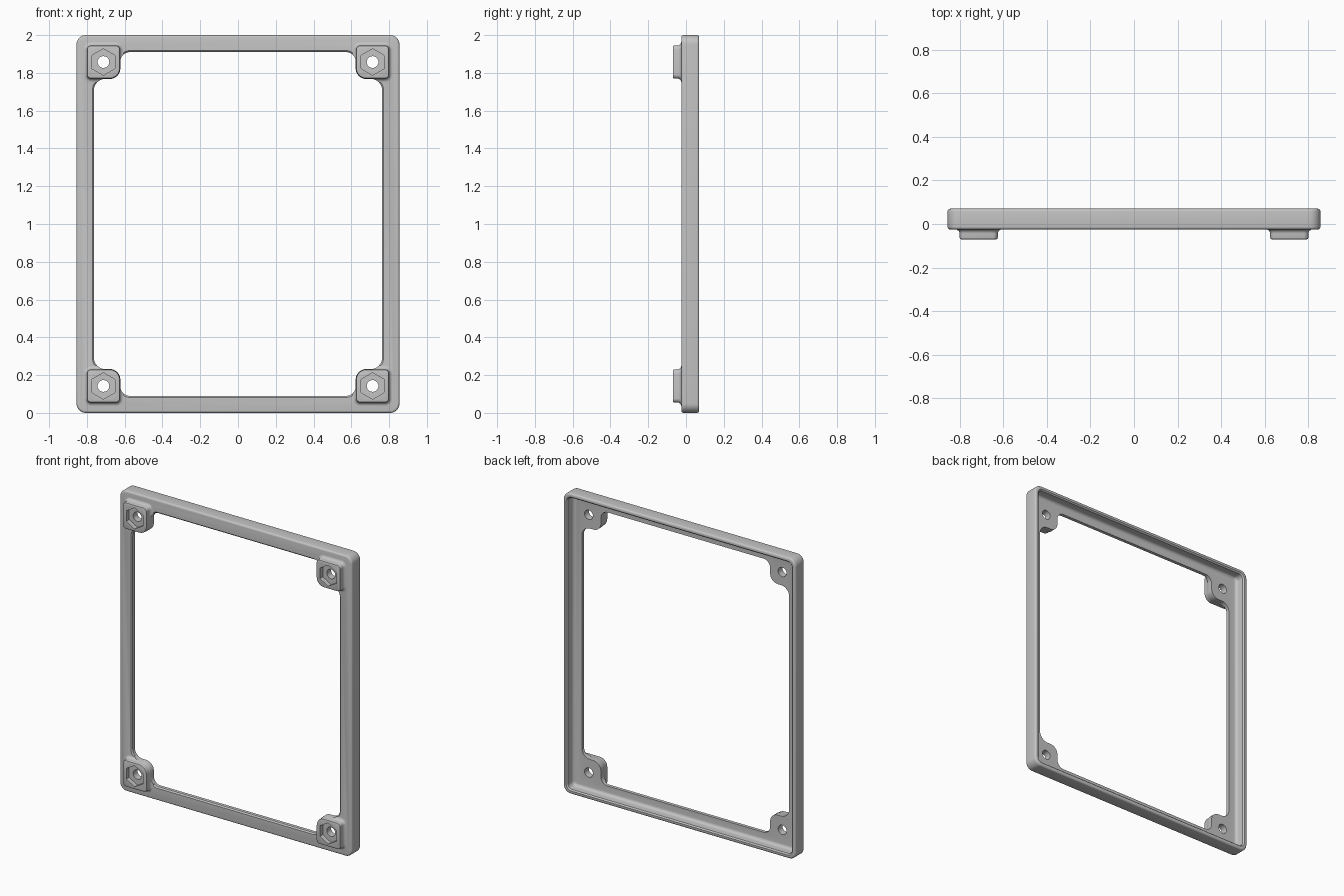
import bpy, bmesh, math
from mathutils import Vector

if "Cube" in bpy.data.objects:
    bpy.data.objects.remove(bpy.data.objects["Cube"], do_unlink=True)

MID = 1.0                     # height of the frame centre
FRONT, FLOOR, BACK, TIP = -0.025, 0.005, 0.07, -0.07
BOSS_X, BOSS_Z = 0.7125, 0.8575
QUADRANTS = ((1, 1), (-1, 1), (-1, -1), (1, -1))

grey = bpy.data.materials.new("grey plastic")
grey.use_nodes = True
grey.diffuse_color = (0.55, 0.55, 0.55, 1)
grey.node_tree.nodes["Principled BSDF"].inputs["Base Color"].default_value = grey.diffuse_color


def rounded(corners, steps=8):
    """Outline of (x, z, radius) right-angle corners with arcs."""
    out = []
    n = len(corners)
    for i, (x, z, r) in enumerate(corners):
        p = Vector((x, z))
        a = (Vector(corners[i - 1][:2]) - p).normalized() * r
        b = (Vector(corners[(i + 1) % n][:2]) - p).normalized() * r
        for k in range(steps + 1):
            t = k / steps * math.pi / 2
            out.append(p + a * (1 - math.sin(t)) + b * (1 - math.cos(t)))
    return out


def rect(hw, hh, radii, grow):
    return rounded([(sx * (hw + grow), sz * (hh + grow), r + grow)
                    for (sx, sz), r in zip(QUADRANTS, radii)])


def ring(radius, count):
    return [Vector((radius * math.sin(math.tau * i / count),
                    radius * math.cos(math.tau * i / count))) for i in range(count)]


def arc(radius, steps=5):
    """Quarter circle as (depth, inset) pairs, from (0, radius) to (radius, 0)."""
    return [(radius * (1 - math.cos(t)), radius * (1 - math.sin(t)))
            for t in (k / steps * math.pi / 2 for k in range(steps + 1))]


def loft(name, layers, x=0.0, z=0.0, sx=1, sz=1):
    """Closed solid through (y, outline) layers."""
    bm = bmesh.new()
    loops = [[bm.verts.new((sx * (p.x + x), y, MID + sz * (p.y + z))) for p in pts]
             for y, pts in layers]
    for a, b in zip(loops, loops[1:]):
        for i in range(len(a)):
            j = (i + 1) % len(a)
            bm.faces.new((a[i], a[j], b[j], b[i]))
    bm.faces.new(loops[0])
    bm.faces.new(loops[-1])
    bmesh.ops.recalc_face_normals(bm, faces=bm.faces)
    mesh = bpy.data.meshes.new(name)
    bm.to_mesh(mesh)
    bm.free()
    mesh.materials.append(grey)
    obj = bpy.data.objects.new(name, mesh)
    bpy.context.collection.objects.link(obj)
    return obj


def combine(target, tool, operation):
    mod = target.modifiers.new(operation, "BOOLEAN")
    mod.operation, mod.solver, mod.object = operation, "EXACT", tool
    bpy.context.view_layer.objects.active = target
    bpy.ops.object.modifier_apply(modifier=mod.name)
    bpy.data.objects.remove(tool, do_unlink=True)


# Frame body with softened outer edges
def outer(grow):
    return rect(0.855, 1.0, [0.05] * 4, grow)


edge = arc(0.012, 4)
frame = loft("frame", [(FRONT + i, outer(-d)) for d, i in reversed(edge)]
             + [(BACK - i, outer(-d)) for d, i in edge])


# Opening outline that steps around each boss
def opening(grow):
    path = []
    for sx, sz in QUADRANTS:
        part = [(sx * (x + grow), sz * (z + grow), r) for x, z, r in
                ((0.763, 0.768, 0.06 + grow), (0.623, 0.768, 0.055 - grow),
                 (0.623, 0.91, 0.05 + grow))]
        path += part if sx * sz > 0 else part[::-1]
    return rounded(path)


# Chamfer on the front inner edge
combine(frame, loft("chamfer_cutter", [(FRONT - 0.01, opening(0.018)),
                                       (FRONT + 0.01, opening(-0.002))]), "DIFFERENCE")


# Corner bosses flaring into the frame
def boss(grow):
    return rect(0.0875, 0.0875, [0.022, 0.022, 0.055, 0.022], grow)


for sx, sz in QUADRANTS:
    layers = [(-0.005, boss(0.02))]
    layers += [(FRONT - d, boss(i)) for d, i in arc(0.02)]
    layers += [(TIP + 0.007, boss(0)), (TIP + 0.002, boss(-0.002)), (TIP, boss(-0.007))]
    combine(frame, loft("boss", layers, BOSS_X, BOSS_Z, sx, sz), "UNION")


# Rear recess with a filleted floor
def well(grow):
    return rect(0.825, 0.97, [0.03] * 4, grow)


recess = loft("recess_cutter",
              [(BACK + 0.02, well(0.008)), (BACK, well(0.008)), (BACK - 0.008, well(0))]
              + [(FLOOR + i, well(-d)) for d, i in arc(0.02)])
combine(frame, recess, "DIFFERENCE")

# Through opening
combine(frame, loft("opening_cutter", [(-0.2, opening(0)), (0.2, opening(0))]), "DIFFERENCE")

# Hexagonal pockets and bolt holes
for sx, sz in QUADRANTS:
    for radius, sides, end in ((0.07, 6, TIP + 0.03), (0.031, 32, 0.2)):
        shape = ring(radius, sides)
        cutter = loft("bolt_cutter", [(-0.2, shape), (end, shape)], BOSS_X, BOSS_Z, sx, sz)
        combine(frame, cutter, "DIFFERENCE")

bpy.ops.object.select_all(action="DESELECT")
frame.select_set(True)
bpy.context.view_layer.objects.active = frame
bpy.ops.object.shade_smooth_by_angle(angle=math.radians(30))
